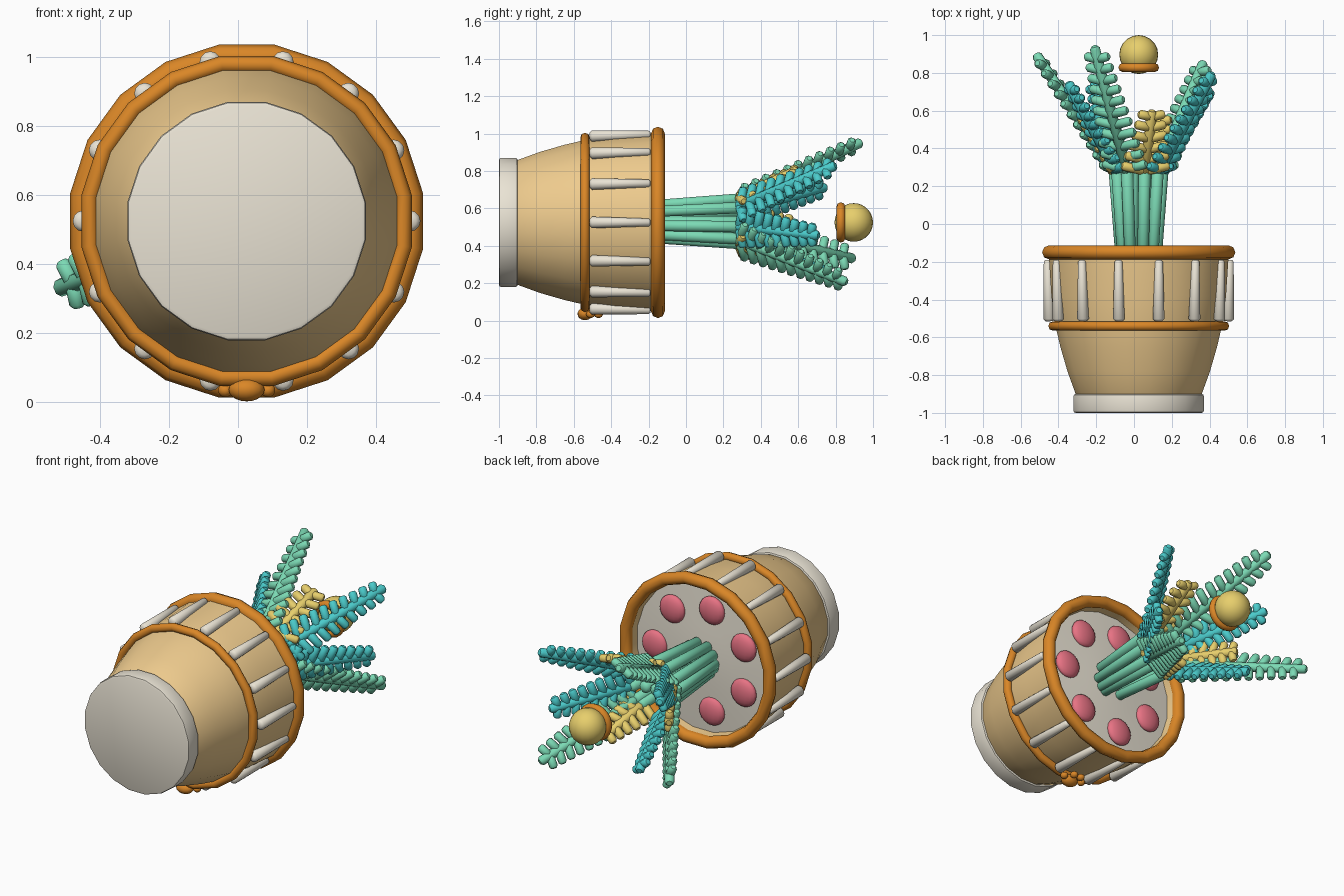
import bpy, bmesh
from math import sin, cos, pi, atan2, hypot, radians
from mathutils import Vector, Matrix

if "Cube" in bpy.data.objects:
    bpy.data.objects.remove(bpy.data.objects["Cube"])

CX, CZ = 0.025, 0.525          # the pot's axis runs along y through this point


def mat(name, rgb):
    m = bpy.data.materials.new(name)
    m.diffuse_color = (*rgb, 1)
    m.use_nodes = True
    m.node_tree.nodes["Principled BSDF"].inputs["Base Color"].default_value = m.diffuse_color
    return m


TAN = mat("tan", (0.86, 0.60, 0.27))
ORANGE = mat("orange", (0.70, 0.24, 0.02))
CREAM = mat("cream", (0.82, 0.77, 0.66))
PINK = mat("pink", (0.80, 0.17, 0.23))
GREEN = mat("green", (0.20, 0.70, 0.46))
TEAL = mat("teal", (0.07, 0.60, 0.60))
YELLOW = mat("yellow", (0.80, 0.62, 0.15))


def finish(name, bm, m, angle=50):
    bmesh.ops.recalc_face_normals(bm, faces=bm.faces[:])
    me = bpy.data.meshes.new(name)
    bm.to_mesh(me)
    bm.free()
    ob = bpy.data.objects.new(name, me)
    bpy.context.collection.objects.link(ob)
    me.materials.append(m)
    bpy.ops.object.select_all(action='DESELECT')
    ob.select_set(True)
    bpy.context.view_layer.objects.active = ob
    bpy.ops.object.shade_smooth_by_angle(angle=radians(angle))
    return ob


def polar(r, a, y):
    return Vector((CX + r * cos(a), y, CZ + r * sin(a)))


def skin(bm, rings, closed=False):
    n = len(rings[0])
    pairs = list(zip(rings, rings[1:])) + ([(rings[-1], rings[0])] if closed else [])
    for p, q in pairs:
        for i in range(n):
            j = (i + 1) % n
            bm.faces.new((p[i], p[j], q[j], q[i]))
    if not closed:
        bm.faces.new(rings[0])
        bm.faces.new(rings[-1])


def lathe(name, profile, m, n=20, closed=False):
    # profile points are (radius, y)
    bm = bmesh.new()
    rings = [[bm.verts.new(polar(r, 2 * pi * (i + .5) / n, y)) for i in range(n)]
             for r, y in profile]
    skin(bm, rings, closed)
    return finish(name, bm, m)


def hoop(name, R, y, r, m, n=20):
    prof = [(R + r * cos(k * pi / 4), y + r * sin(k * pi / 4)) for k in range(8)]
    return lathe(name, prof, m, n, True)


def rod(bm, a, b, ra, rb, n=8):
    # tapered round bar with softened ends
    d = b - a
    L = d.length
    q = d.to_track_quat('Z', 'Y')
    rings = []
    for t, r in ((0, ra * .6), (ra * .4, ra), (L - rb * .45, rb), (L, rb * .6)):
        rings.append([bm.verts.new(a + q @ Vector((r * cos(2 * pi * i / n),
                                                   r * sin(2 * pi * i / n), t)))
                      for i in range(n)])
    skin(bm, rings)


def ball(bm, c, size, u=16, v=10):
    M = Matrix.Translation(c) @ Matrix.Diagonal((*size, 1))
    bmesh.ops.create_uvsphere(bm, u_segments=u, v_segments=v, radius=1, matrix=M)


# pot: foot, body shell, hoops, soil
lathe("foot", [(.338, -1), (.347, -.996), (.35, -.985), (.35, -.915),
               (.347, -.904), (.338, -.9)], CREAM)
lathe("pot_body", [(.318, -.93), (.338, -.9), (.382, -.78), (.42, -.65), (.446, -.54),
                   (.468, -.38), (.483, -.15), (.447, -.15), (.44, -.22)], TAN)
hoop("middle_hoop", .46, -.54, .025, ORANGE)
hoop("rim_hoop", .481, -.15, .037, ORANGE)
lathe("soil", [(.44, -.24), (.45, -.2), (.2, -.18), (.02, -.17)], CREAM)

# raised slats around the upper body
bm = bmesh.new()
for k in range(14):
    a = 2 * pi * k / 14
    rod(bm, polar(.473, a, -.515), polar(.482, a, -.19), .031, .021, 12)
finish("slats", bm, CREAM)

# spots on the soil
bm = bmesh.new()
for k in range(7):
    ball(bm, polar(.31, 2 * pi * k / 7, -.185), (.083, .035, .083))
finish("soil_spots", bm, PINK, 60)

# paw-like clasp under the middle hoop
bm = bmesh.new()
ball(bm, Vector((CX, -.54, .036)), (.052, .04, .034))
for dx, y in ((-.062, -.51), (-.024, -.468), (.024, -.468), (.062, -.51)):
    ball(bm, Vector((CX + dx, y, .034)), (.022, .024, .02), 10, 8)
finish("clasp", bm, ORANGE, 60)

# fronds: colour, (dx, y, dz) of the tip from the axis, leaflet pairs, leaflet length
FRONDS = [
    (GREEN, -.545, .90, -.195, 11, .135), (GREEN, -.235, .94, .43, 11, .135),
    (GREEN, .345, .86, -.32, 11, .135),
    (TEAL, .39, .80, .305, 10, .115), (TEAL, -.375, .75, .19, 10, .115),
    (TEAL, -.24, .75, -.26, 9, .115), (TEAL, .385, .71, -.07, 9, .115),
    (YELLOW, .07, .60, .28, 6, .135), (YELLOW, -.31, .57, -.02, 6, .115),
    (YELLOW, .12, .57, -.22, 6, .115),
]
stems = bmesh.new()
for i, (m, dx, y, dz, pairs, length) in enumerate(FRONDS):
    ang = atan2(dz, dx)
    root, tip = polar(.13, ang, .27), polar(hypot(dx, dz), ang, y)
    rod(stems, polar(.092, ang, -.2), root + Vector((0, .04, 0)), .03, .032, 10)
    bm = bmesh.new()
    along = (tip - root).normalized()
    rod(bm, root, tip, .028, .027)
    side = Vector((-sin(ang), 0, cos(ang)))
    for k in range(pairs):
        t = .03 + .87 * k / (pairs - 1)
        p = root.lerp(tip, t)
        size = length * (1 - .5 * t)
        for s in (-1, 1):
            rod(bm, p, p + (side * s + along * .25).normalized() * size, .025, .024)
    finish("frond_%d" % (i + 1), bm, m)
# two inner stems fill the bundle
for x in (-.035, .035):
    c = Vector((CX + x, -.2, CZ))
    rod(stems, c, c + Vector((0, .52, 0)), .035, .035, 10)
finish("stems", stems, GREEN)

# floating bulb with its collar
bm = bmesh.new()
ball(bm, Vector((CX, .897, CZ)), (.103, .103, .103), 20, 14)
finish("bulb", bm, YELLOW, 60)
hoop("bulb_collar", .085, .828, .024, ORANGE)
